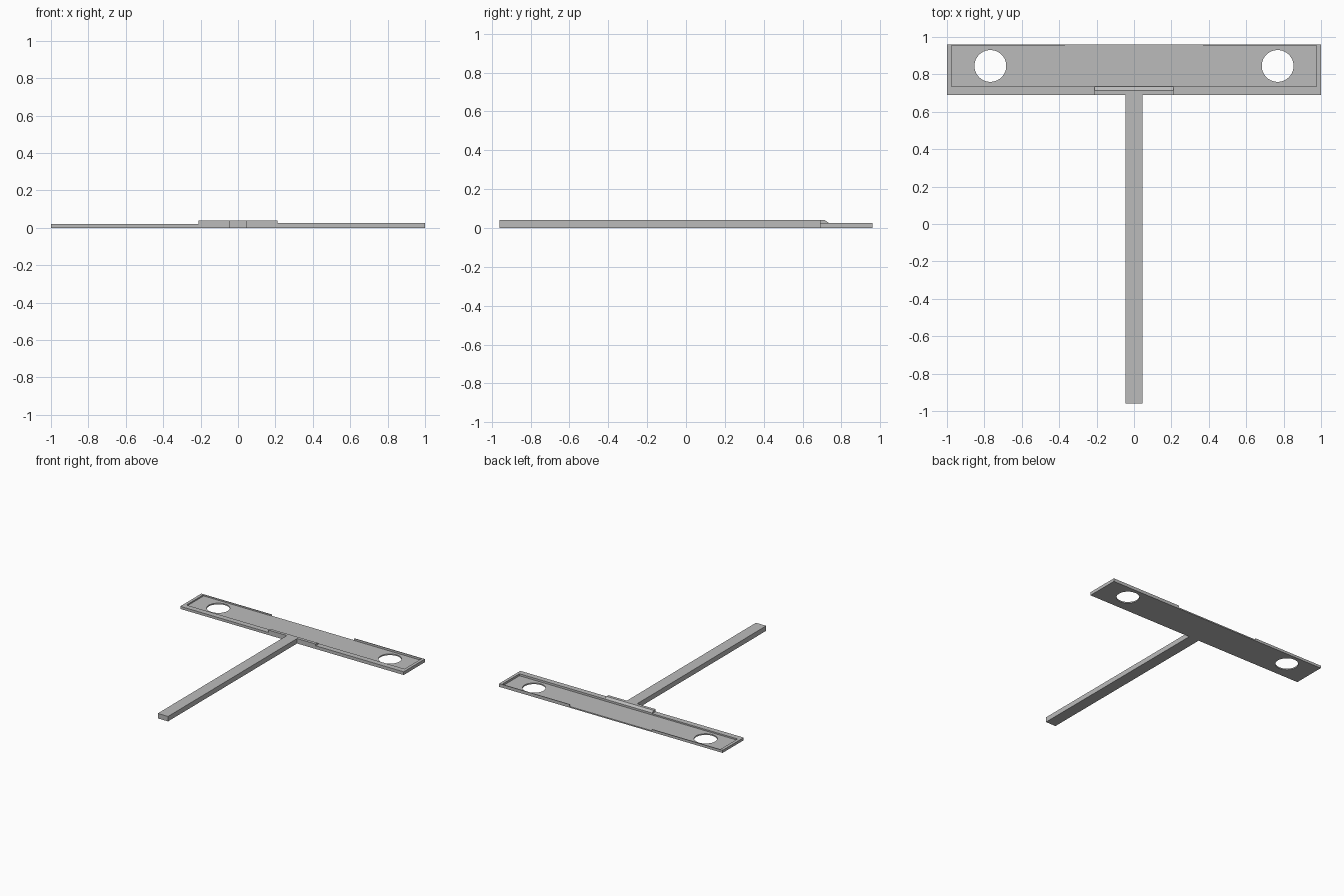
import bpy
import bmesh
from mathutils import Vector

if "Cube" in bpy.data.objects:
    bpy.data.objects.remove(bpy.data.objects["Cube"])

grey = bpy.data.materials.new("plain grey")
grey.diffuse_color = (0.5, 0.5, 0.5, 1)
grey.use_nodes = True
grey.node_tree.nodes["Principled BSDF"].inputs["Base Color"].default_value = grey.diffuse_color

FLOOR = 0.01             # thickness of the tray floor
FRONT, BACK = 0.69, 0.96  # depth range of the crossbar


def prism(name, points, offset):
    """Extrude a flat polygon of 3D points along an offset vector."""
    bm = bmesh.new()
    face = bm.faces.new([bm.verts.new(p) for p in points])
    ext = bmesh.ops.extrude_face_region(bm, geom=[face])
    moved = [v for v in ext["geom"] if isinstance(v, bmesh.types.BMVert)]
    bmesh.ops.translate(bm, verts=moved, vec=Vector(offset))
    bmesh.ops.recalc_face_normals(bm, faces=bm.faces)
    mesh = bpy.data.meshes.new(name)
    bm.to_mesh(mesh)
    bm.free()
    mesh.materials.append(grey)
    obj = bpy.data.objects.new(name, mesh)
    bpy.context.collection.objects.link(obj)
    return obj


def slab(name, x0, x1, y0, y1, z0, z1):
    return prism(name, [(x0, y0, z0), (x1, y0, z0), (x1, y1, z0), (x0, y1, z0)],
                 (0, 0, z1 - z0))


# Crossbar floor with a round hole near each end
floor = slab("crossbar_floor", -1, 1, FRONT, BACK, 0, FLOOR)
for side in (-1, 1):
    bpy.ops.mesh.primitive_cylinder_add(vertices=64, radius=0.085, depth=0.2,
                                        location=(side * 0.768, 0.845, 0))
    cutter = bpy.context.object
    cutter.name = "hole_cutter"
    cutter.hide_render = True
    cutter.hide_set(True)
    cut = floor.modifiers.new("hole", 'BOOLEAN')
    cut.operation = 'DIFFERENCE'
    cut.solver = 'EXACT'
    cut.object = cutter

# Raised rims: front ledge, end wall and thin back lip, slightly taller on the right
for side, name, top in ((-1, "left_rim", 0.021), (1, "right_rim", 0.026)):
    outline = [(0.212, FRONT), (1, FRONT), (1, BACK), (0.37, BACK), (0.37, 0.955),
               (0.976, 0.955), (0.976, 0.735), (0.212, 0.735)]
    prism(name, [(side * x, y, FLOOR) for x, y in outline], (0, 0, top - FLOOR))

# Central block with a sloping back edge
profile = [(FRONT, FLOOR), (FRONT, 0.04), (0.715, 0.04), (0.735, 0.026), (0.735, FLOOR)]
prism("centre_block", [(-0.212, y, z) for y, z in profile], (0.424, 0, 0))

# Long handle
slab("handle", -0.046, 0.046, -0.96, FRONT, 0, 0.04)
